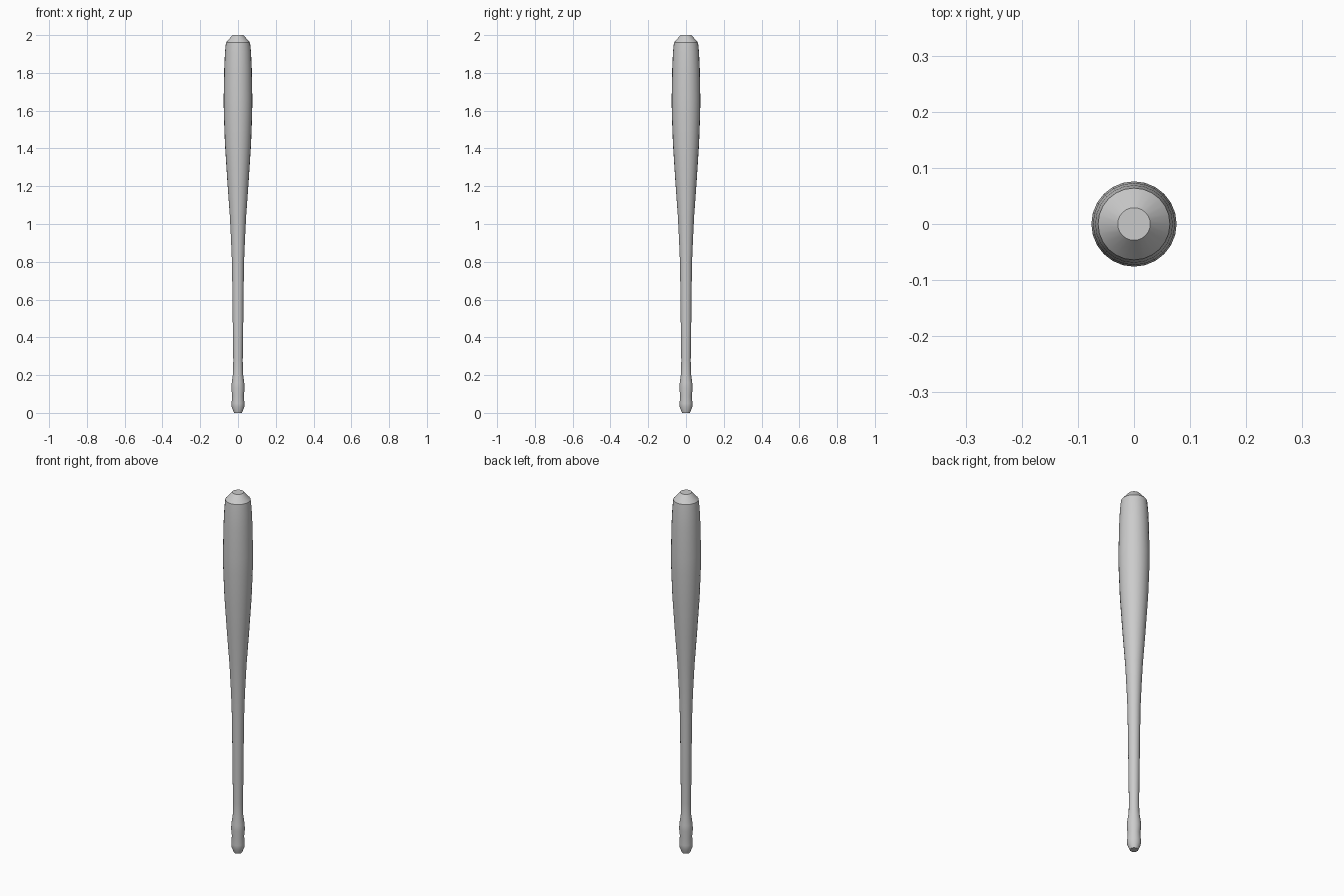
import bpy, bmesh, math

cube = bpy.data.objects.get("Cube")
if cube:
    bpy.data.objects.remove(cube, do_unlink=True)

# Plain grey finish
grey = bpy.data.materials.new("plain grey")
grey.use_nodes = True
colour = (0.6, 0.6, 0.6, 1)
grey.diffuse_color = colour
grey.node_tree.nodes["Principled BSDF"].inputs["Base Color"].default_value = colour

# Radius and height of the club, from the butt to the tip
profile = [(0.021, 0), (0.033, 0.03), (0.034, 0.05), (0.031, 0.09), (0.035, 0.13),
           (0.033, 0.16), (0.026, 0.21), (0.025, 0.28), (0.027, 0.4), (0.029, 0.6),
           (0.032, 0.8), (0.037, 0.92), (0.043, 1.04), (0.056, 1.22), (0.069, 1.42),
           (0.075, 1.58), (0.076, 1.66), (0.073, 1.82), (0.069, 1.91), (0.064, 1.96),
           (0.029, 2.0)]
SIDES = 24

# Lathe the profile into rings, skin them and cap both ends
bm = bmesh.new()
rings = []
for radius, height in profile:
    angles = [math.tau * i / SIDES for i in range(SIDES)]
    rings.append([bm.verts.new((radius * math.cos(a), radius * math.sin(a), height))
                  for a in angles])
for low, high in zip(rings, rings[1:]):
    for i in range(SIDES):
        j = (i + 1) % SIDES
        bm.faces.new((low[i], low[j], high[j], high[i]))
bm.faces.new(rings[0][::-1])
bm.faces.new(rings[-1])

mesh = bpy.data.meshes.new("bat")
bm.to_mesh(mesh)
bm.free()
mesh.materials.append(grey)
bat = bpy.data.objects.new("bat", mesh)
bpy.context.collection.objects.link(bat)

# Smooth sides with crisp edges at the tip and butt
bpy.ops.object.select_all(action="DESELECT")
bat.select_set(True)
bpy.context.view_layer.objects.active = bat
bpy.ops.object.shade_smooth_by_angle(angle=math.radians(30))
